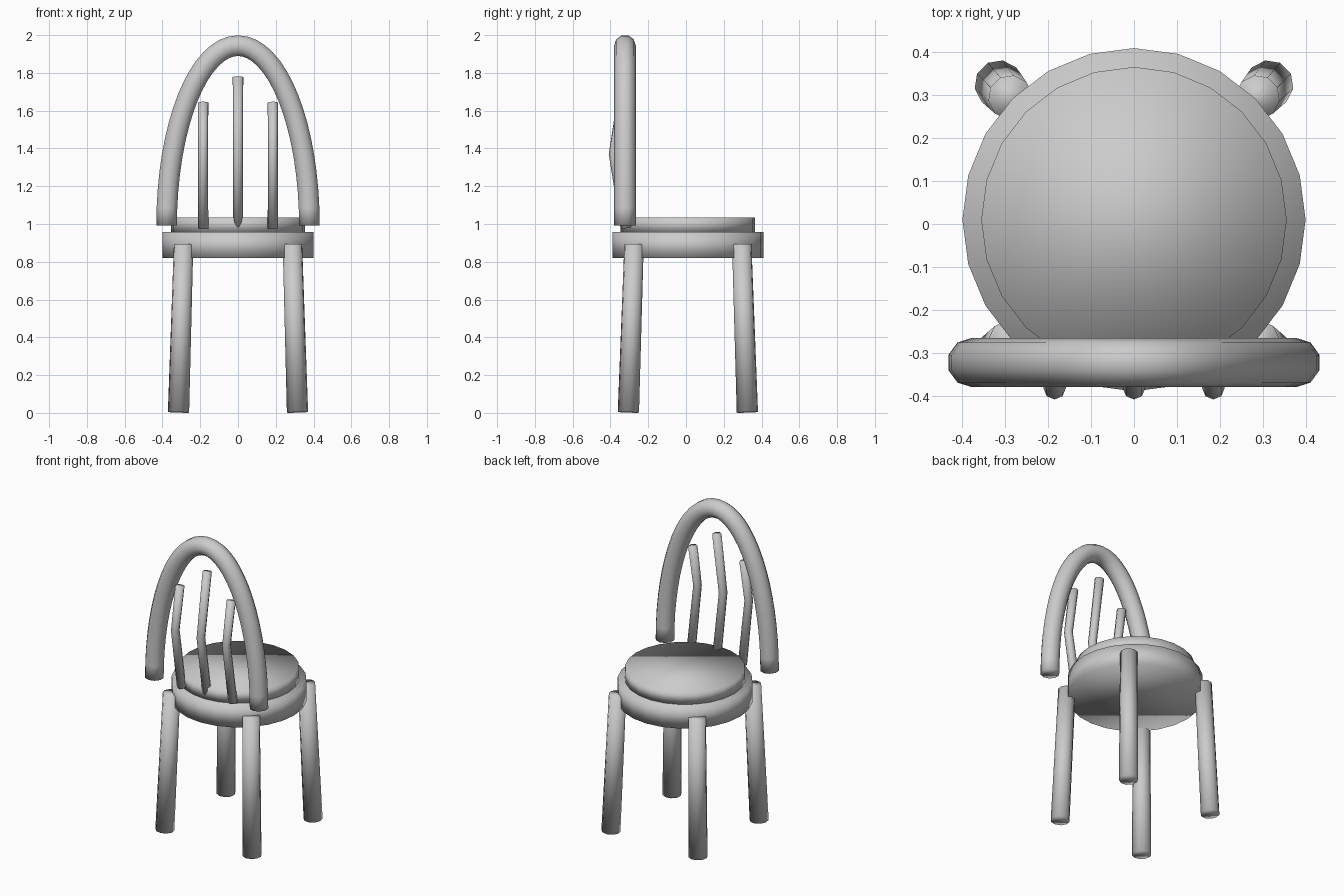
import bpy, bmesh
from math import sin, cos, pi
from mathutils import Vector, Matrix

cube = bpy.data.objects.get("Cube")
if cube:
    bpy.data.objects.remove(cube, do_unlink=True)

grey = bpy.data.materials.new("plain_grey")
grey.use_nodes = True
grey.diffuse_color = (0.6, 0.6, 0.6, 1)
grey.node_tree.nodes["Principled BSDF"].inputs["Base Color"].default_value = (0.6, 0.6, 0.6, 1)

CENTRE_Y = 0.01   # seat and leg centre line
BACK_Y = -0.323   # plane of the backrest


def finish(name, bm):
    """Turn a bmesh into a smooth shaded object."""
    bmesh.ops.recalc_face_normals(bm, faces=bm.faces)
    mesh = bpy.data.meshes.new(name)
    for face in bm.faces:
        face.smooth = True
    bm.to_mesh(mesh)
    bm.free()
    mesh.materials.append(grey)
    obj = bpy.data.objects.new(name, mesh)
    bpy.context.collection.objects.link(obj)
    return obj


def disc(name, radius, bottom, top):
    """Flat round slab."""
    bm = bmesh.new()
    bmesh.ops.create_cone(bm, cap_ends=True, segments=24, radius1=radius, radius2=radius,
                          depth=top - bottom,
                          matrix=Matrix.Translation((0, CENTRE_Y, (top + bottom) / 2)))
    return finish(name, bm)


def tube(name, path, radii, side, sides):
    """Capped tube along a planar path; side is the normal of that plane."""
    path = [Vector(p) for p in path]
    side = Vector(side).normalized()
    bm = bmesh.new()
    rings = []
    for i, point in enumerate(path):
        tangent = path[min(i + 1, len(path) - 1)] - path[max(i - 1, 0)]
        across = tangent.cross(side).normalized()
        angles = [2 * pi * k / sides for k in range(sides)]
        rings.append([bm.verts.new(point + radii[i] * (side * cos(a) + across * sin(a)))
                      for a in angles])
    for low, high in zip(rings, rings[1:]):
        for k in range(sides):
            n = (k + 1) % sides
            bm.faces.new((low[k], low[n], high[n], high[k]))
    bm.faces.new(rings[0])
    bm.faces.new(rings[-1])
    return finish(name, bm)


# Seat and cushion
disc("seat", 0.40, 0.82, 0.957)
disc("cushion", 0.356, 0.957, 1.035)

# Four splayed legs
for sx, x_name in ((1, "left"), (-1, "right")):
    for sy, y_name in ((1, "back"), (-1, "front")):
        foot = (sx * 0.315, CENTRE_Y + sy * 0.315, 0.003)
        head = (sx * 0.288, CENTRE_Y + sy * 0.285, 0.893)
        tube(f"{y_name}_{x_name}_leg", [foot, head], [0.057, 0.052], (sx, -sy, 0), 10)

# Arched backrest frame
steps = 32
arch = [(0.378 * cos(pi * i / steps), BACK_Y, 0.992 + 0.952 * sin(pi * i / steps))
        for i in range(steps + 1)]
tube("backrest_arch", arch, [0.0575] * len(arch), (0, 1, 0), 10)

# Bent spindles inside the arch
for name, x, top_y, top_z in (("left", 0.185, -0.335, 1.643),
                              ("middle", 0, -0.318, 1.778),
                              ("right", -0.185, -0.335, 1.643)):
    path = [(x, -0.318, 0.977), (x, -0.383, 1.37), (x, top_y, top_z)]
    tube(f"{name}_spindle", path, [0.028, 0.026, 0.028], (1, 0, 0), 8)
